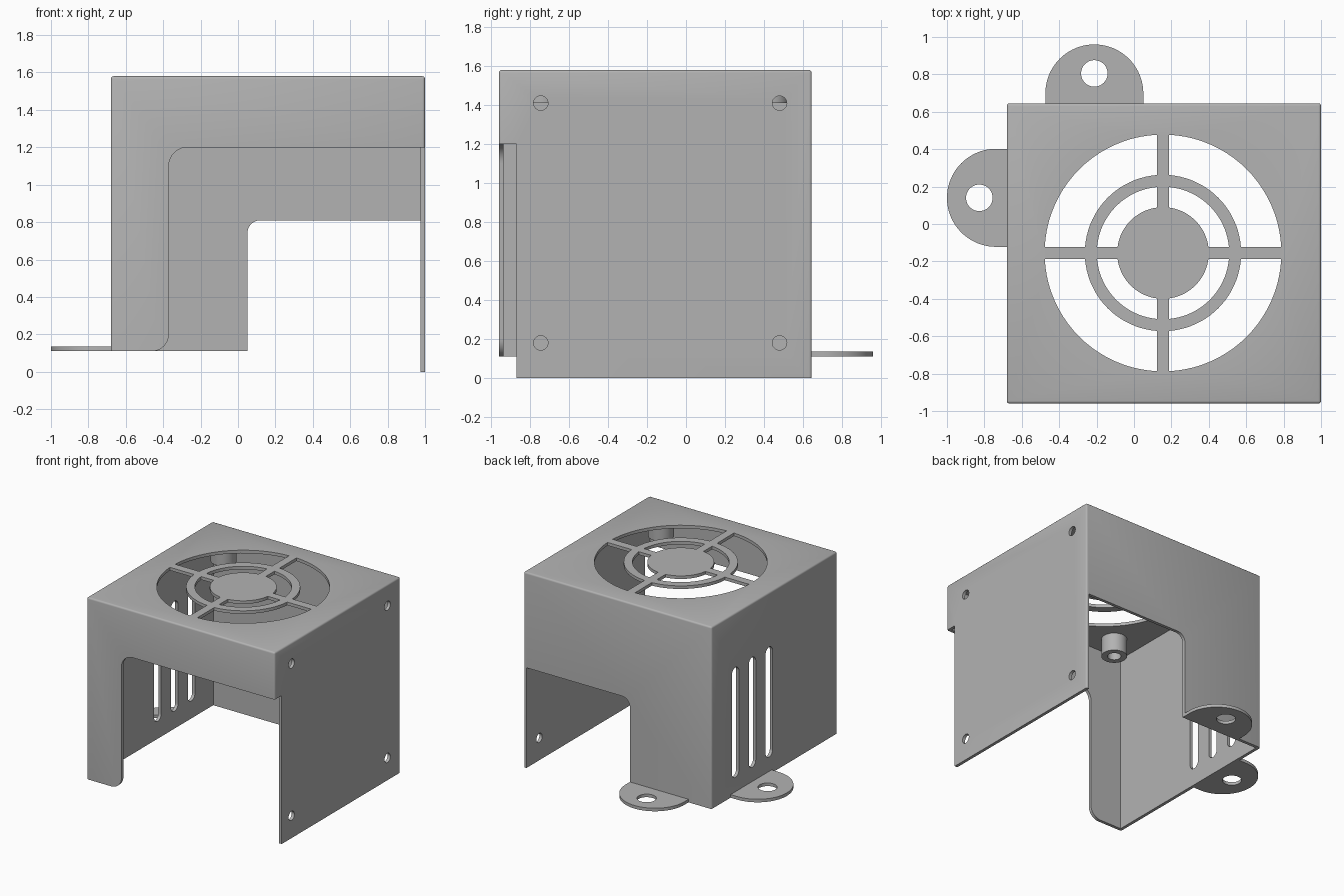
import bpy, bmesh
from math import sin, cos, asin, radians, pi

if "Cube" in bpy.data.objects:
    bpy.data.objects.remove(bpy.data.objects["Cube"])

GREY = (0.45, 0.45, 0.45, 1)
steel = bpy.data.materials.new("sheet_grey")
steel.use_nodes = True
steel.diffuse_color = GREY
steel.node_tree.nodes["Principled BSDF"].inputs["Base Color"].default_value = GREY

T = 0.025                                   # sheet thickness
LEFT, RIGHT, FRONT, BACK = -0.68, 1.0, -0.96, 0.645
TOP, BASE = 1.58, 0.11
FAN = (0.155, -0.155)


def arc(cx, cy, r, a0, a1, n=10):
    angles = [radians(a0 + (a1 - a0) * i / n) for i in range(n + 1)]
    return [(cx + r * cos(a), cy + r * sin(a)) for a in angles]


def circle(cx, cy, r, n=40):
    return arc(cx, cy, r, 0, 360, n)[:-1]


def rect(u0, u1, v0, v1):
    return [(u0, v0), (u1, v0), (u1, v1), (u0, v1)]


def prism(name, pts, axis, a, b):
    """Extrude a flat outline along an axis from a to b."""
    place = {"x": lambda u, v: (a, u, v),
             "y": lambda u, v: (u, a, v),
             "z": lambda u, v: (u, v, a)}[axis]
    bm = bmesh.new()
    face = bm.faces.new([bm.verts.new(place(*p)) for p in pts])
    ext = bmesh.ops.extrude_face_region(bm, geom=[face])["geom"]
    step = [b - a if k == axis else 0 for k in "xyz"]
    bmesh.ops.translate(bm, vec=step,
                        verts=[g for g in ext if isinstance(g, bmesh.types.BMVert)])
    bmesh.ops.recalc_face_normals(bm, faces=bm.faces)
    mesh = bpy.data.meshes.new(name)
    bm.to_mesh(mesh)
    bm.free()
    mesh.materials.append(steel)
    obj = bpy.data.objects.new(name, mesh)
    bpy.context.collection.objects.link(obj)
    return obj


def cut(obj, pts, axis, a, b):
    """Cut an extruded outline out of an object."""
    cutter = prism("cutter", pts, axis, a, b)
    cutter.hide_render = True
    mod = obj.modifiers.new("cut", "BOOLEAN")
    mod.operation, mod.solver, mod.object = "DIFFERENCE", "EXACT", cutter
    bpy.context.view_layer.objects.active = obj
    bpy.ops.object.modifier_apply(modifier=mod.name)
    bpy.data.objects.remove(cutter)


# Folded housing: box with softened bends, hollow and open below
housing = prism("housing", rect(LEFT, RIGHT, FRONT, BACK), "z", 0, TOP)
bm = bmesh.new()
bm.from_mesh(housing.data)
bends = [e for e in bm.edges if max(v.co.z for v in e.verts) > 1]
bmesh.ops.bevel(bm, geom=bends, offset=0.014, segments=3, profile=0.5, affect="EDGES")
bm.to_mesh(housing.data)
bm.free()
inner = RIGHT - T
cut(housing, rect(LEFT + T, inner, FRONT + T, BACK - T), "z", -0.2, TOP - T)

# All walls but the tall side plate stop above the ground
cut(housing, rect(-1, inner, -0.2, BASE), "y", -1.2, 1.2)

# Front opening, with a rounded inner corner and rounded leg corner
cut(housing, [(1.2, -0.3), (1.2, 1.2)] + arc(-0.27, 1.1, 0.1, 90, 180)
    + arc(-0.46, 0.2, 0.09, 0, -90) + [(-0.46, -0.3)], "y", -1.2, -0.87)

# Back opening
cut(housing, [(inner, -0.3), (inner, 0.81)] + arc(0.12, 0.74, 0.07, 90, 180)
    + [(0.05, -0.3)], "y", BACK - 2 * T, 1.2)

# Vent slots in the right wall
for y in (0.34, 0.125, -0.09):
    r = 0.045
    cut(housing, arc(y, 1.14 - r, r, 0, 180) + arc(y, 0.25 + r, r, 180, 360),
        "x", LEFT - 0.1, LEFT + 0.1)

# Screw holes in the side plate
for y in (-0.745, 0.48):
    for z in (0.18, 1.41):
        cut(housing, circle(y, z, 0.037, 24), "x", RIGHT - 0.1, RIGHT + 0.1)

# Fan grille: two rings of four openings divided by spokes
SPOKE = 0.033
for r_in, r_out in ((0.245, 0.354), (0.418, 0.633)):
    a_in = asin(SPOKE / r_in) * 180 / pi
    a_out = asin(SPOKE / r_out) * 180 / pi
    for q in (0, 90, 180, 270):
        cut(housing, arc(*FAN, r_out, q + a_out, q + 90 - a_out, 20)
            + arc(*FAN, r_in, q + 90 - a_in, q + a_in, 20), "z", TOP - 0.1, TOP + 0.1)

parts = [housing]

# Fan standoffs under the top
D = 0.585
for sx, x_word in ((-1, "right"), (1, "left")):
    for sy, y_word in ((-1, "front"), (1, "back")):
        x, y = FAN[0] + sx * D, FAN[1] + sy * D
        post = prism(f"standoff_{y_word}_{x_word}", circle(x, y, 0.095), "z", 1.41, TOP - T / 2)
        cut(post, circle(x, y, 0.05, 32), "z", 1.3, TOP - T)
        parts.append(post)

# Mounting tabs at the foot of the back and right walls
R = 0.262
back_tab = prism("back_tab", arc(-0.212, 0.96 - R, R, 0, 180, 40)
                 + [(-0.212 - R, BACK - T), (-0.212 + R, BACK - T)], "z", BASE, BASE + T)
cut(back_tab, circle(-0.212, 0.805, 0.071), "z", 0, 0.3)
side_tab = prism("right_tab", arc(-1 + R, 0.14, R, 90, 270, 40)
                 + [(LEFT + T, 0.14 - R), (LEFT + T, 0.14 + R)], "z", BASE, BASE + T)
cut(side_tab, circle(-0.827, 0.14, 0.071), "z", 0, 0.3)
parts += [back_tab, side_tab]

# Smooth curves, crisp folds
bpy.ops.object.select_all(action="DESELECT")
for p in parts:
    p.select_set(True)
bpy.context.view_layer.objects.active = housing
bpy.ops.object.shade_smooth_by_angle(angle=radians(35))
